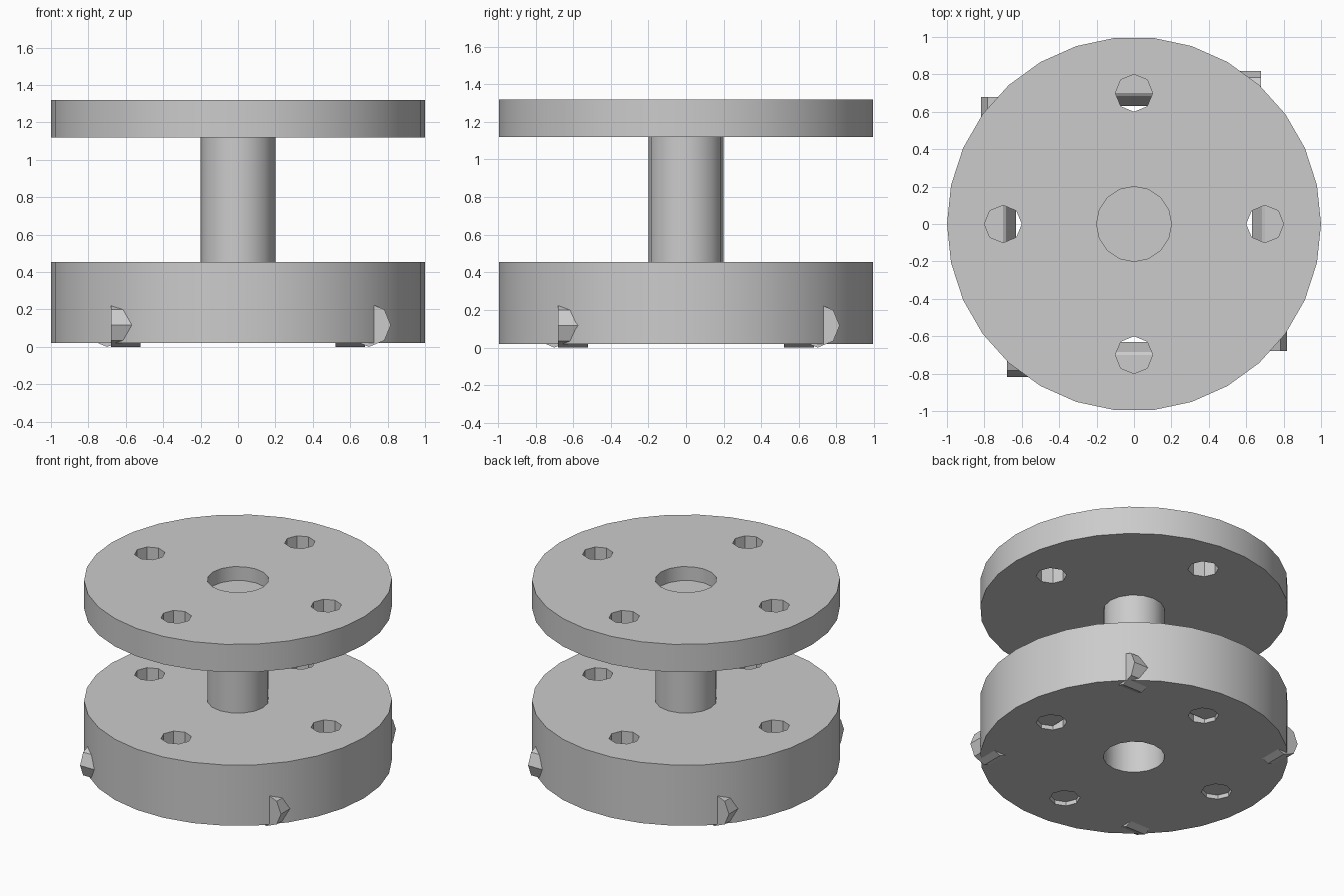
import bpy
import bmesh
import math
from mathutils import Matrix, Vector

old = bpy.data.objects.get("Cube")
if old:
    bpy.data.objects.remove(old, do_unlink=True)

GREY = (0.6, 0.6, 0.6, 1.0)
metal = bpy.data.materials.new("plain grey")
metal.use_nodes = True
metal.diffuse_color = GREY
metal.node_tree.nodes["Principled BSDF"].inputs["Base Color"].default_value = GREY


def prism(name, profile, low, high, matrix=Matrix()):
    """Extrude a flat profile from low to high along local z."""
    bm = bmesh.new()
    face = bm.faces.new([bm.verts.new((x, y, low)) for x, y in profile])
    top = bmesh.ops.extrude_face_region(bm, geom=[face])["geom"]
    moved = [v for v in top if isinstance(v, bmesh.types.BMVert)]
    bmesh.ops.translate(bm, verts=moved, vec=(0, 0, high - low))
    bmesh.ops.recalc_face_normals(bm, faces=bm.faces)
    bmesh.ops.transform(bm, matrix=matrix, verts=bm.verts)
    mesh = bpy.data.meshes.new(name)
    bm.to_mesh(mesh)
    bm.free()
    mesh.materials.append(metal)
    obj = bpy.data.objects.new(name, mesh)
    bpy.context.collection.objects.link(obj)
    return obj


def ring(radius, sides, cx=0.0, cy=0.0):
    steps = [2 * math.pi * i / sides for i in range(sides)]
    return [(cx + radius * math.cos(a), cy + radius * math.sin(a)) for a in steps]


def activate(obj):
    bpy.ops.object.select_all(action="DESELECT")
    obj.select_set(True)
    bpy.context.view_layer.objects.active = obj


def smooth(obj):
    activate(obj)
    bpy.ops.object.shade_smooth_by_angle(angle=math.radians(30))


def drilled_disc(name, low, high):
    """Disc with a centre bore and four octagonal holes."""
    disc = prism(name, ring(1.0, 30), low, high)
    bores = [ring(0.2, 16)]
    for i in range(4):
        a = i * math.pi / 2
        bores.append(ring(0.1, 8, 0.7 * math.cos(a), 0.7 * math.sin(a)))
    for outline in bores:
        cutter = prism("hole_cutter", outline, low - 0.1, high + 0.1)
        cutter.hide_render = True
        mod = disc.modifiers.new("hole", "BOOLEAN")
        mod.operation = "DIFFERENCE"
        mod.solver = "EXACT"
        mod.object = cutter
        activate(disc)
        bpy.ops.object.modifier_apply(modifier=mod.name)
        bpy.data.objects.remove(cutter, do_unlink=True)
    smooth(disc)


drilled_disc("lower_disc", 0.02, 0.455)
drilled_disc("upper_disc", 1.12, 1.32)

# Shaft ends part way inside each bore
smooth(prism("shaft", ring(0.2, 16), 0.35, 1.22))

# Local x, y, z become world y, z, x, so prisms run sideways
sideways = Matrix(((0, 0, 1, 0), (1, 0, 0, 0), (0, 1, 0, 0), (0, 0, 0, 1)))
bar_profile = [(-0.63, 0.05), (-0.685, 0.18), (-0.70, 0.19), (-0.81, 0.19), (-0.81, 0.05)]

# Rim teeth and the bars seen inside the small holes, four of each
for i in range(4):
    turn = Matrix.Rotation(i * math.pi / 2, 4, "Z") @ sideways
    prism(f"rim_tooth_{i + 1}", ring(0.117, 8, -0.7, 0.117), -0.68, -0.52, turn)
    prism(f"hole_bar_{i + 1}", bar_profile, -0.11, 0.11, turn)
